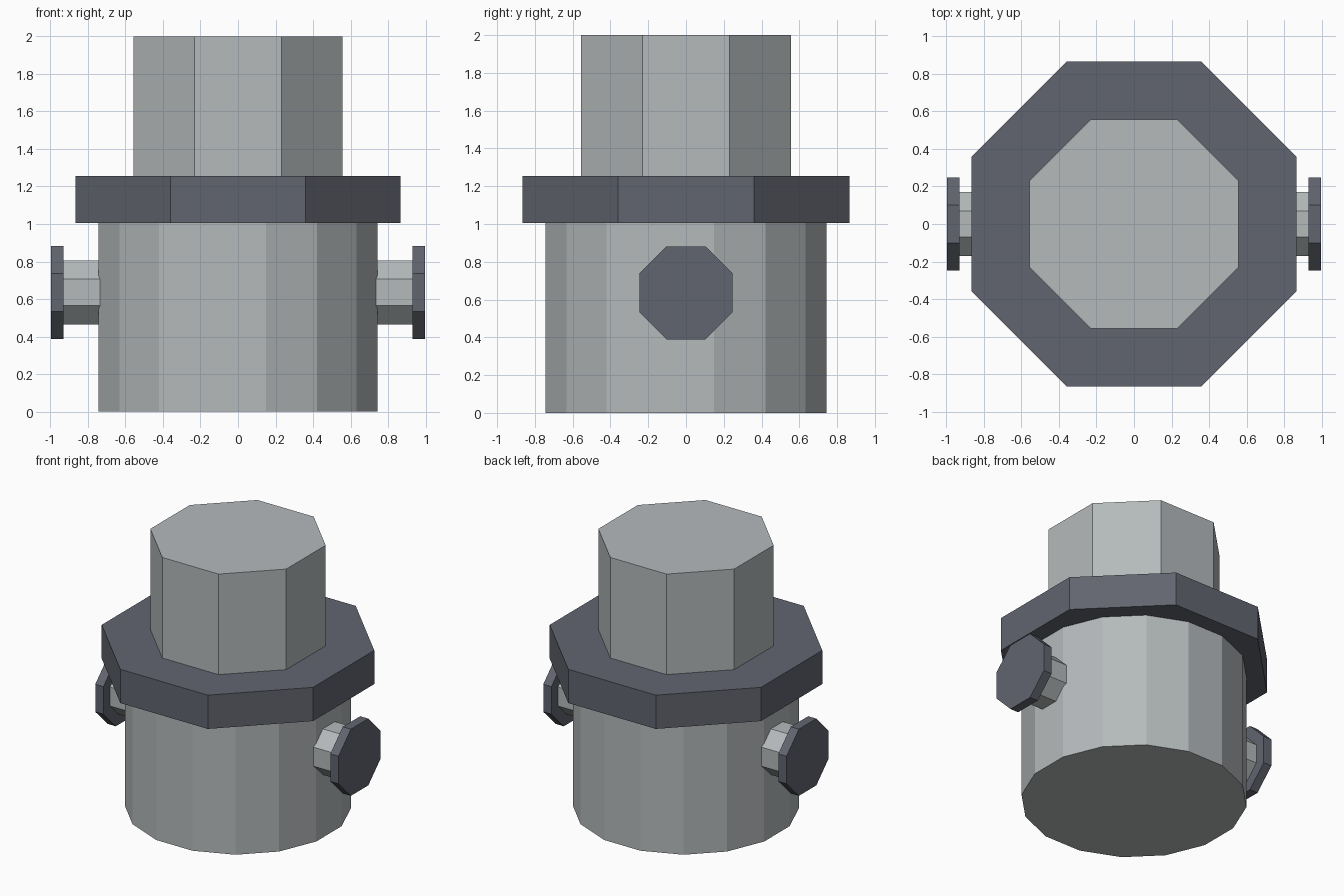
import bpy, math
from mathutils import Matrix

cube = bpy.data.objects.get("Cube")
if cube:
    bpy.data.objects.remove(cube, do_unlink=True)


def make_material(name, rgb):
    mat = bpy.data.materials.new(name)
    mat.use_nodes = True
    mat.diffuse_color = (*rgb, 1)
    mat.node_tree.nodes["Principled BSDF"].inputs["Base Color"].default_value = (*rgb, 1)
    return mat


light_grey = make_material("light grey metal", (0.46, 0.49, 0.50))
dark_grey = make_material("dark slate metal", (0.12, 0.13, 0.16))


def prism(name, sides, apothem, start, end, mat, axis="Z", height=0.0):
    """Flat-shaded prism, with a flat side facing the front, from start to end along axis."""
    middle = (start + end) / 2
    bpy.ops.mesh.primitive_cylinder_add(
        vertices=sides, radius=apothem / math.cos(math.pi / sides), depth=abs(end - start))
    obj = bpy.context.object
    obj.name = name
    # Half-step turn puts flats, not corners, on the main axes
    turn = Matrix.Rotation(math.pi / sides, 4, "Z")
    if axis == "X":
        turn = Matrix.Translation((middle, 0, height)) @ Matrix.Rotation(math.pi / 2, 4, "Y") @ turn
    else:
        turn = Matrix.Translation((0, 0, middle)) @ turn
    obj.data.transform(turn)
    obj.data.materials.append(mat)
    return obj


# Main upright stack
prism("body", 16, 0.745, 0.0, 1.005, light_grey)
prism("collar", 8, 0.866, 1.005, 1.255, dark_grey)
prism("top_cap", 8, 0.557, 1.255, 2.0, light_grey)

# Side outlets with flanges
for side, s in (("left", 1), ("right", -1)):
    prism(side + "_outlet_pipe", 8, 0.17, s * 0.70, s * 0.95, light_grey, "X", 0.635)
    prism(side + "_outlet_flange", 8, 0.247, s * 0.93, s * 0.997, dark_grey, "X", 0.635)
